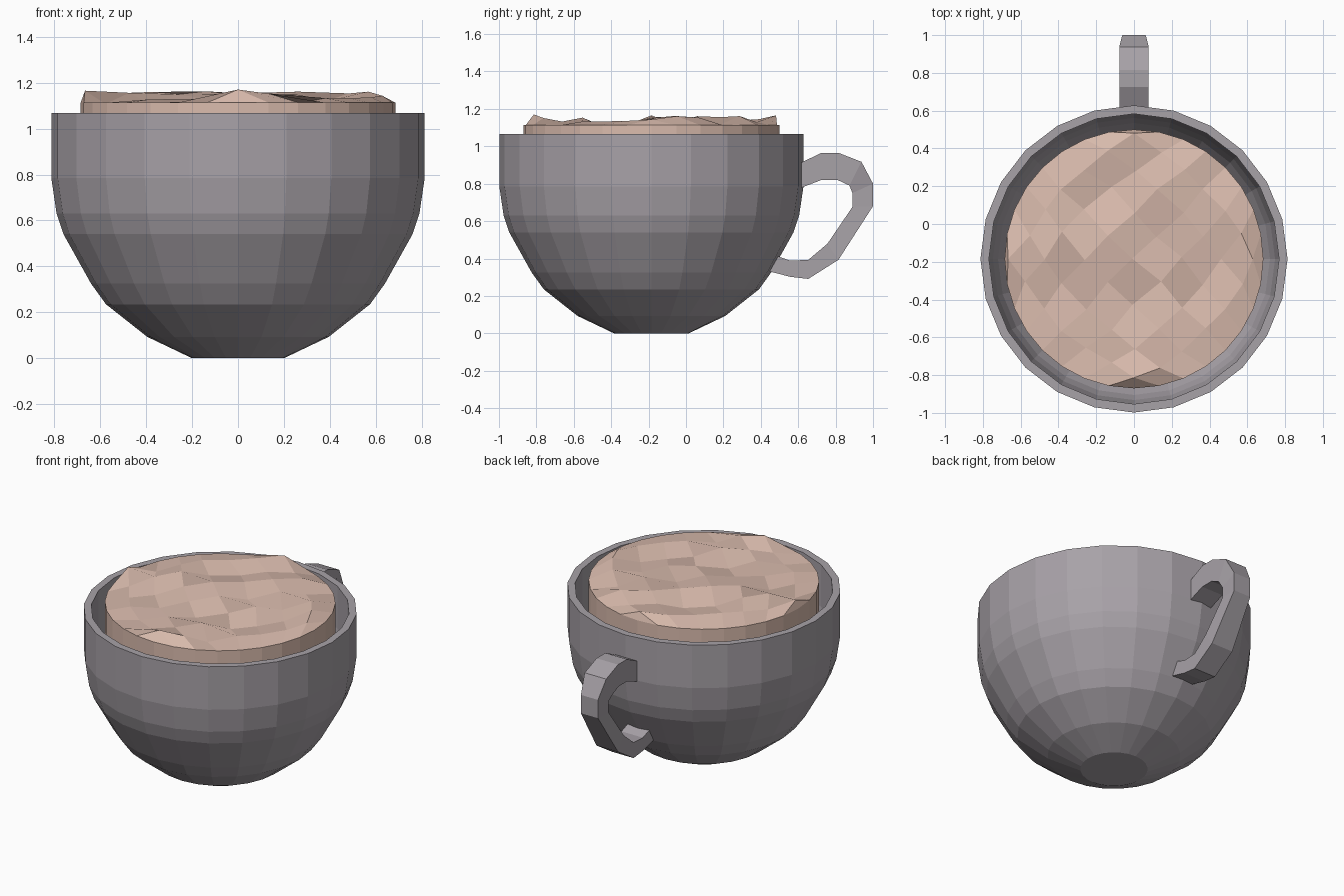
import bpy
import bmesh
import random
from math import cos, sin, pi
from mathutils import Vector

cube = bpy.data.objects.get("Cube")
if cube:
    bpy.data.objects.remove(cube, do_unlink=True)

random.seed(11)
CENTRE_Y = -0.185


def make_material(name, rgb):
    mat = bpy.data.materials.new(name)
    mat.use_nodes = True
    colour = (*rgb, 1.0)
    mat.diffuse_color = colour
    mat.node_tree.nodes["Principled BSDF"].inputs["Base Color"].default_value = colour
    return mat


def finish(bm, name, mat, y=0.0):
    bmesh.ops.recalc_face_normals(bm, faces=bm.faces)
    mesh = bpy.data.meshes.new(name)
    bm.to_mesh(mesh)
    bm.free()
    obj = bpy.data.objects.new(name, mesh)
    obj.location.y = y
    mesh.materials.append(mat)
    bpy.context.collection.objects.link(obj)
    return obj


def bridge(bm, a, b):
    n = len(a)
    for i in range(n):
        j = (i + 1) % n
        bm.faces.new((a[i], a[j], b[j], b[i]))


grey = make_material("warm grey ceramic", (0.39, 0.36, 0.39))
cream = make_material("pale cream foam", (0.70, 0.50, 0.42))

# Cup: outer wall from foot to rim, then the inner wall back down
outer = [(0.2, 0), (0.395, 0.093), (0.575, 0.235), (0.64, 0.325),
         (0.76, 0.54), (0.79, 0.63), (0.813, 0.785), (0.813, 1.067)]
inner = [(0.768, 1.067), (0.768, 0.79), (0.747, 0.64), (0.72, 0.56),
         (0.6, 0.35), (0.37, 0.14), (0.18, 0.05)]
bm = bmesh.new()
SIDES = 24
rings = [[bm.verts.new((r * cos(2 * pi * i / SIDES), r * sin(2 * pi * i / SIDES), z))
          for i in range(SIDES)] for r, z in outer + inner]
for lower, upper in zip(rings, rings[1:]):
    bridge(bm, lower, upper)
bm.faces.new(rings[0])
bm.faces.new(rings[-1])
finish(bm, "cup", grey, CENTRE_Y)

# Handle: rectangular section swept along paired outer and inner edge points
outside = [(0.60, 0.905), (0.724, 0.965), (0.815, 0.965), (0.938, 0.917), (1.0, 0.80),
           (1.0, 0.68), (0.815, 0.393), (0.654, 0.291), (0.558, 0.302), (0.43, 0.335)]
inside = [(0.60, 0.772), (0.724, 0.82), (0.81, 0.82), (0.874, 0.79), (0.89, 0.75),
          (0.89, 0.676), (0.756, 0.479), (0.654, 0.393), (0.558, 0.388), (0.47, 0.42)]
bm = bmesh.new()
sections = []
for (yo, zo), (yi, zi) in zip(outside, inside):
    half = 0.062 if yo > 0.99 else 0.078
    sections.append([bm.verts.new(p) for p in (
        (-half, yo, zo), (half, yo, zo), (half, yi, zi), (-half, yi, zi))])
for a, b in zip(sections, sections[1:]):
    bridge(bm, a, b)
bm.faces.new(sections[0])
bm.faces.new(sections[-1])
finish(bm, "handle", grey)

# Foam: a round plug whose top is a rumpled grid fitted inside the circle
RADIUS, TOP, BASE, N = 0.685, 1.113, 0.45, 8


def rim(quarter):
    return Vector((cos(quarter * pi / 2), sin(quarter * pi / 2))) * RADIUS


def patch(u, v):
    sides = rim(u) * (1 - v) + rim(3 - u) * v + rim(-v) * (1 - u) + rim(1 + v) * u
    corners = (rim(0) * (1 - u) * (1 - v) + rim(1) * u * (1 - v)
               + rim(3) * (1 - u) * v + rim(2) * u * v)
    return sides - corners


# Crests beside the four grid corners
crests = {(1, 1): 0.03, (N - 1, 1): 0.052, (N - 1, N - 1): 0.052, (1, N - 1): 0.057}
bm = bmesh.new()
grid = {}
for i in range(N + 1):
    for j in range(N + 1):
        p = patch(i / N, j / N)
        height = TOP
        if 0 < i < N and 0 < j < N:
            lift = random.uniform(-0.012, 0.05)
            height += crests.get((i, j), lift)
            if (i, j) in ((N - 1, 1), (N - 1, N - 1)):
                p *= 1.06
            elif (i, j) not in crests:
                p += Vector((random.uniform(-1, 1), random.uniform(-1, 1))) * 0.015
        grid[i, j] = bm.verts.new((p.x, p.y, height))
for i in range(N):
    for j in range(N):
        bm.faces.new((grid[i, j], grid[i + 1, j], grid[i + 1, j + 1], grid[i, j + 1]))
border = ([grid[i, 0] for i in range(N)] + [grid[N, j] for j in range(N)]
          + [grid[N - i, N] for i in range(N)] + [grid[0, N - j] for j in range(N)])
floor = [bm.verts.new((v.co.x, v.co.y, BASE)) for v in border]
bridge(bm, border, floor)
bm.faces.new(floor)
finish(bm, "foam", cream, CENTRE_Y)
